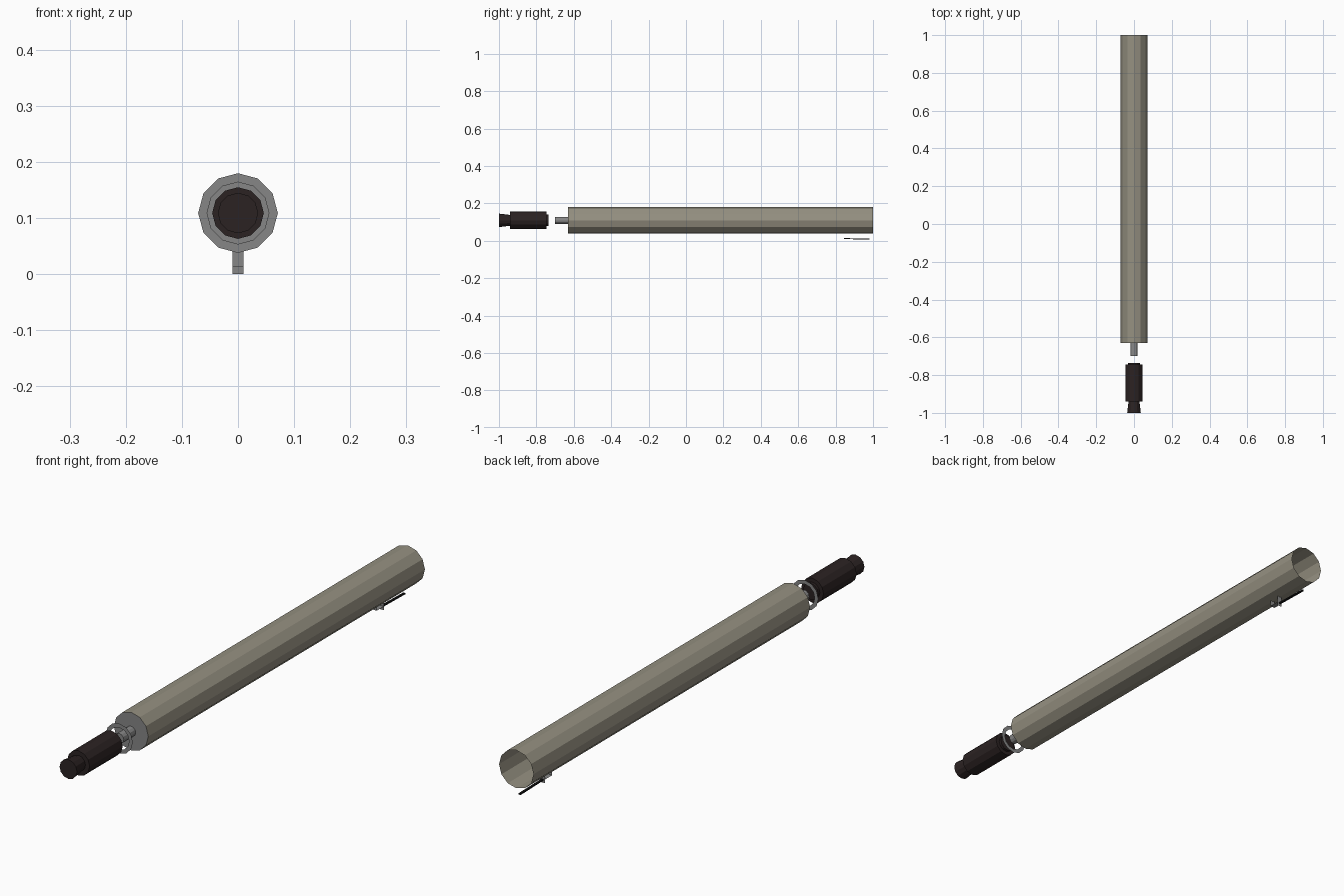
import bpy, bmesh, math

if "Cube" in bpy.data.objects:
    bpy.data.objects.remove(bpy.data.objects["Cube"])

ZC = 0.109   # height of the long axis


def material(name, rgb):
    m = bpy.data.materials.new(name)
    m.diffuse_color = (*rgb, 1)
    m.use_nodes = True
    m.node_tree.nodes["Principled BSDF"].inputs["Base Color"].default_value = m.diffuse_color
    return m


khaki = material("khaki", (0.30, 0.28, 0.22))
grey = material("grey", (0.24, 0.24, 0.24))
dark = material("dark brown", (0.024, 0.016, 0.016))
black = material("black", (0.008, 0.008, 0.008))


def finish(bm, name, mats):
    me = bpy.data.meshes.new(name)
    bm.to_mesh(me)
    bm.free()
    for m in mats:
        me.materials.append(m)
    ob = bpy.data.objects.new(name, me)
    bpy.context.collection.objects.link(ob)
    return ob


def lathe(name, profile, mats, cap_front=False, cap_back=False, sides=12):
    """Flat-sided body turned about the y axis; profile is (y, radius)."""
    bm = bmesh.new()
    rings = []
    for y, r in profile:
        rings.append([bm.verts.new((r * math.sin(2 * math.pi * i / sides), y,
                                    ZC + r * math.cos(2 * math.pi * i / sides)))
                      for i in range(sides)])
    for a, b in zip(rings, rings[1:]):
        for i in range(sides):
            j = (i + 1) % sides
            bm.faces.new((a[i], b[i], b[j], a[j]))
    if cap_front:
        f = bm.faces.new(rings[0])
        f.material_index = len(mats) - 1
    if cap_back:
        bm.faces.new(rings[-1][::-1])
    bm.normal_update()
    return finish(bm, name, mats)


def strip(name, path, half_width, mat):
    """Thin bent sheet following (y, z) points."""
    bm = bmesh.new()
    rows = [[bm.verts.new((s * half_width, y, z)) for s in (-1, 1)] for y, z in path]
    for a, b in zip(rows, rows[1:]):
        bm.faces.new((a[0], a[1], b[1], b[0]))
    return finish(bm, name, [mat])


# Long tube, open at the back, with a grey front plate
lathe("tube", [(-0.63, 0.071), (1.0, 0.071)], [khaki, grey], cap_front=True)

# Thin rod and flat ring in front of the tube
lathe("rod", [(-0.70, 0.019), (-0.63, 0.019)], [grey], cap_front=True)
lathe("ring", [(-0.70, 0.056), (-0.70, 0.041)], [grey])

# Separate dark head with flared nose
lathe("head", [(-1.0, 0.036), (-0.94, 0.029), (-0.94, 0.046), (-0.745, 0.046),
               (-0.745, 0.031), (-0.735, 0.031)], [dark],
      cap_front=True, cap_back=True)

# Bracket under the rear of the tube and its lever
strip("bracket", [(0.803, 0.042), (0.803, 0.014), (0.845, 0.014)], 0.01, grey)
strip("bracket_back", [(0.845, 0.042), (0.845, 0.0)], 0.01, grey)
bm = bmesh.new()
bmesh.ops.create_cube(bm, size=1)
for v in bm.verts:
    v.co = (v.co.x * 0.008, 0.9125 + v.co.y * 0.135, 0.010 - v.co.y * 0.003 + v.co.z * 0.005)
finish(bm, "lever", [black])
